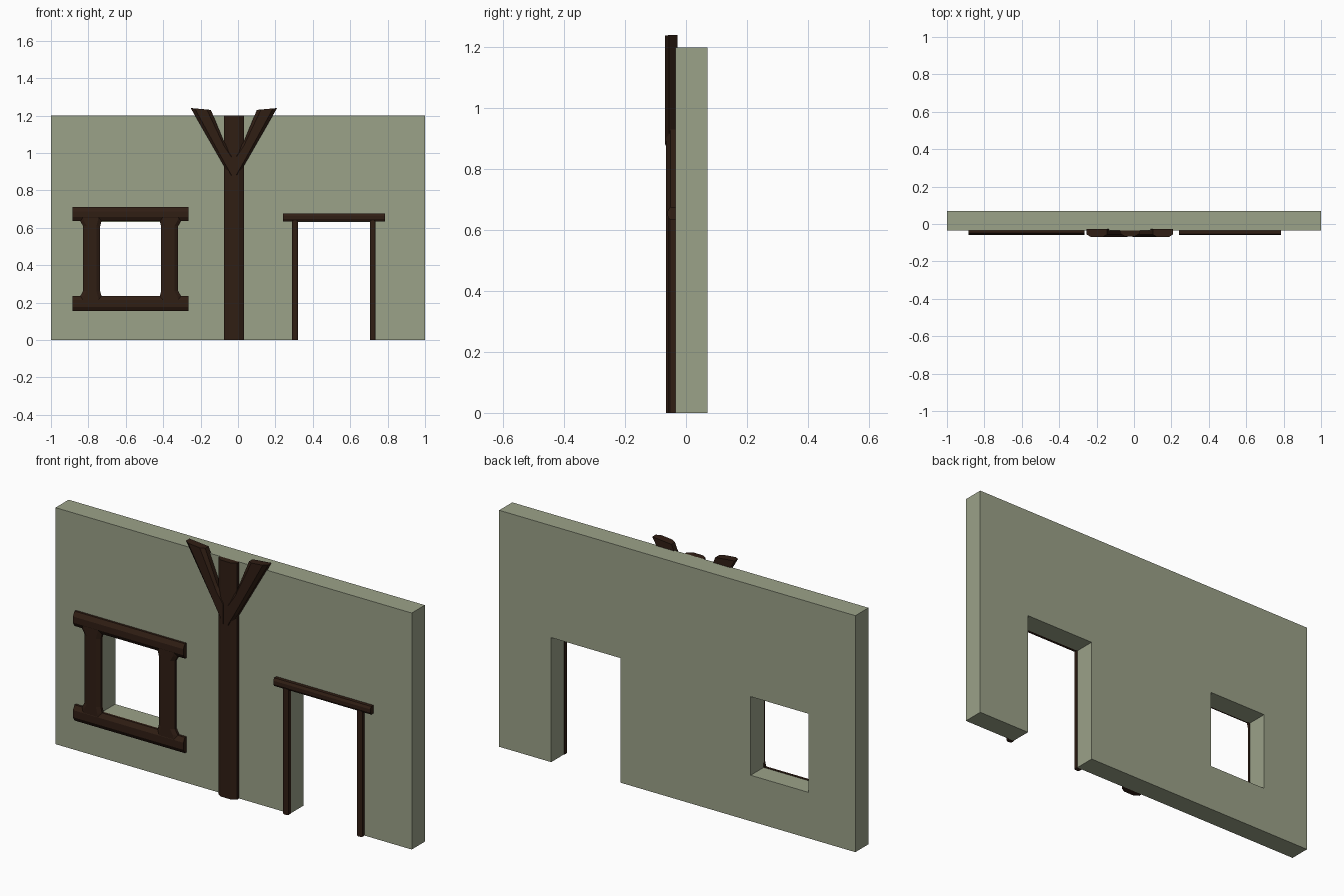
import bpy, bmesh
from mathutils import Vector

if "Cube" in bpy.data.objects:
    bpy.data.objects.remove(bpy.data.objects["Cube"])


def material(name, rgb):
    m = bpy.data.materials.new(name)
    m.diffuse_color = (*rgb, 1)
    m.use_nodes = True
    m.node_tree.nodes["Principled BSDF"].inputs["Base Color"].default_value = m.diffuse_color
    return m


PLASTER = material("plaster", (0.33, 0.36, 0.25))
WOOD = material("dark_wood", (0.030, 0.013, 0.007))


def finish(bm, name, mat):
    bmesh.ops.recalc_face_normals(bm, faces=bm.faces)
    me = bpy.data.meshes.new(name)
    bm.to_mesh(me)
    bm.free()
    me.materials.append(mat)
    ob = bpy.data.objects.new(name, me)
    bpy.context.collection.objects.link(ob)
    return ob


def beam(name, stations, front, back, c):
    """Loft a front-chamfered section through pairs of (x, z) edge points."""
    bm = bmesh.new()
    rings = []
    for a, b in stations:
        a, b = Vector(a), Vector(b)
        d = (b - a).normalized() * c
        mid = front + c * 0.6
        pts = [(a, back), (a, mid), (a + d, front), (b - d, front), (b, mid), (b, back)]
        rings.append([bm.verts.new((p.x, y, p.y)) for p, y in pts])
    for r, s in zip(rings, rings[1:]):
        for i in range(6):
            j = (i + 1) % 6
            bm.faces.new((r[i], r[j], s[j], s[i]))
    bm.faces.new(rings[0])
    bm.faces.new(rings[-1])
    return finish(bm, name, WOOD)


def mirrored(stations, cx):
    return [[(2 * cx - x, z) for x, z in pair] for pair in stations]


# wall: grid of panels with door and window cells left out, then thickened
xs = [-1, -0.738, -0.412, 0.318, 0.708, 1]
zs = [0, 0.233, 0.632, 1.2]
bm = bmesh.new()
grid = [[bm.verts.new((x, -0.035, z)) for z in zs] for x in xs]
for i in range(5):
    for k in range(3):
        if (i, k) in {(1, 1), (3, 0), (3, 1)}:
            continue
        bm.faces.new((grid[i][k], grid[i + 1][k], grid[i + 1][k + 1], grid[i][k + 1]))
new = bmesh.ops.extrude_face_region(bm, geom=bm.faces[:], use_keep_orig=True)
bmesh.ops.translate(bm, vec=(0, 0.105, 0),
                    verts=[g for g in new["geom"] if isinstance(g, bmesh.types.BMVert)])
finish(bm, "wall", PLASTER)

# window frame: two horizontal beams and two posts flared at the ends
F, B = -0.06, -0.034
for name, z0, z1 in (("window_sill", 0.155, 0.235), ("window_lintel", 0.635, 0.71)):
    beam(name, [((-0.885, z0), (-0.885, z1)), ((-0.265, z0), (-0.265, z1))], F, B, 0.022)
post = [((x0, z), (x1, z)) for z, x0, x1 in (
    (0.21, -0.85, -0.725), (0.235, -0.843, -0.73), (0.262, -0.828, -0.737),
    (0.608, -0.828, -0.737), (0.635, -0.843, -0.73), (0.66, -0.85, -0.725))]
beam("window_post_left", post, F + 0.001, B, 0.02)
beam("window_post_right", mirrored(post, -0.574), F + 0.001, B, 0.02)

# door frame: lintel and two slim posts
beam("door_lintel", [((0.24, 0.634), (0.24, 0.675)), ((0.785, 0.634), (0.785, 0.675))], F, B, 0.012)
post = [((0.29, 0), (0.32, 0)), ((0.29, 0.64), (0.32, 0.64))]
beam("door_post_left", post, F + 0.002, B, 0.008)
beam("door_post_right", mirrored(post, 0.5125), F + 0.002, B, 0.008)

# central trunk with two forked braces rising past the wall top
CX = -0.022
beam("trunk", [((-0.075, 0), (0.031, 0)), ((-0.075, 1.2), (0.031, 1.2))], -0.066, B, 0.026)
brace = [((-0.035, 0.86), (-0.035, 0.999)),
         ((-0.075, 0.93), (-0.075, 1.06)),
         ((-0.253, 1.24), (-0.145, 1.23))]
brace = [brace[0], brace[1], brace[2]]
beam("brace_left", brace, -0.069, -0.028, 0.022)
beam("brace_right", mirrored(brace, CX), -0.069, -0.028, 0.022)
